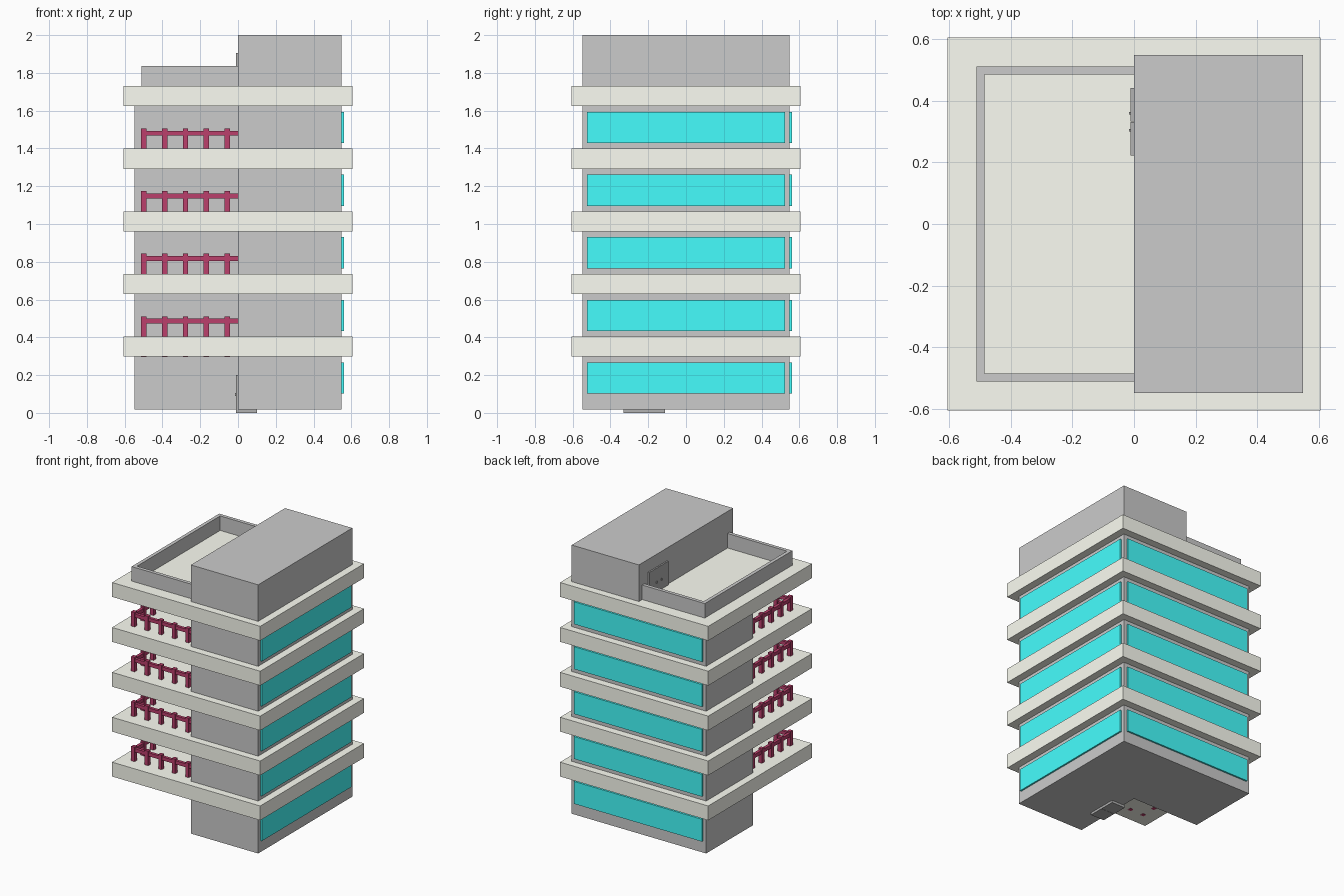
import bpy, bmesh

if "Cube" in bpy.data.objects:
    bpy.data.objects.remove(bpy.data.objects["Cube"])

PITCH = 0.3315
FLOORS = 5


def material(name, rgb):
    m = bpy.data.materials.new(name)
    m.diffuse_color = (*rgb, 1)
    m.use_nodes = True
    m.node_tree.nodes["Principled BSDF"].inputs["Base Color"].default_value = m.diffuse_color
    return m


BEIGE = material("beige", (0.98, 0.99, 0.9))
CYAN = material("cyan_glass", (0.06, 0.99, 0.99))
RED = material("dark_red", (0.5, 0.05, 0.15))
DARK = material("dark_grey", (0.45, 0.45, 0.45))


def prism(name, outline, z0, z1, mat=None):
    """Extrude a flat outline from z0 up to z1."""
    bm = bmesh.new()
    face = bm.faces.new([bm.verts.new((x, y, z0)) for x, y in outline])
    ext = bmesh.ops.extrude_face_region(bm, geom=[face])
    top = [v for v in ext["geom"] if isinstance(v, bmesh.types.BMVert)]
    bmesh.ops.translate(bm, vec=(0, 0, z1 - z0), verts=top)
    bmesh.ops.recalc_face_normals(bm, faces=bm.faces)
    return finish(name, bm, mat)


def boxes(name, spans, mat=None):
    """One object from boxes given as (x0, x1, y0, y1, z0, z1)."""
    bm = bmesh.new()
    for x0, x1, y0, y1, z0, z1 in spans:
        vs = bmesh.ops.create_cube(bm, size=1)["verts"]
        bmesh.ops.scale(bm, vec=(x1 - x0, y1 - y0, z1 - z0), verts=vs)
        bmesh.ops.translate(bm, vec=((x0 + x1) / 2, (y0 + y1) / 2, (z0 + z1) / 2), verts=vs)
    return finish(name, bm, mat)


def finish(name, bm, mat):
    me = bpy.data.meshes.new(name)
    bm.to_mesh(me)
    bm.free()
    if mat:
        me.materials.append(mat)
    ob = bpy.data.objects.new(name, me)
    bpy.context.collection.objects.link(ob)
    return ob


def double_door(name, y, z0, depth):
    """Two-leaf door on the x = 0 wall, facing -x, with two handles."""
    boxes(name, [(-0.011, depth, y - 0.11, y - 0.001, z0, z0 + 0.2),
                 (-0.011, depth, y + 0.001, y + 0.11, z0, z0 + 0.2)], DARK)
    boxes(name + "_handles", [(-0.017, -0.01, y + s * 0.027 - 0.004, y + s * 0.027 + 0.004,
                               z0 + 0.09, z0 + 0.105) for s in (-1, 1)], DARK)


# L-shaped walls with the open corner at front left
W = 0.549
prism("walls", [(0, -W), (W, -W), (W, W), (-W, W), (-W, 0), (0, 0)], 0.017, 1.68)

# Rooftop room and parapet
boxes("rooftop_room", [(0, W, -W, W, 1.7, 2.0)])
P, T = 0.511, 0.026
prism("roof_parapet", [(0, -P), (-P, -P), (-P, P), (0, P), (0, P - T),
                       (-P + T, P - T), (-P + T, -P + T), (0, -P + T)], 1.72, 1.837)

for i in range(FLOORS):
    z = i * PITCH
    # Floor slab
    boxes(f"slab_{i + 1}", [(-0.605, 0.605, -0.605, 0.605, 0.298 + z, 0.404 + z)], BEIGE)
    # Ribbon windows on the right and back
    boxes(f"window_right_{i + 1}", [(0.54, 0.561, -0.523, 0.523, 0.102 + z, 0.267 + z)], CYAN)
    boxes(f"window_back_{i + 1}", [(-0.523, 0.523, 0.54, 0.561, 0.102 + z, 0.267 + z)], CYAN)
    if i == FLOORS - 1:
        continue
    # Balcony railing: posts pass through the slab, rails run to the walls
    h, c = 0.014, -0.499
    steps = [c + 0.1105 * k for k in range(5)]
    centres = [(s, c) for s in steps] + [(c, s) for s in steps[1:]]
    posts = [(x - h, x + h, y - h, y + h, 0.297 + z, 0.511 + z) for x, y in centres]
    boxes(f"railing_posts_{i + 1}", posts, RED)
    r = 0.011
    boxes(f"railing_bars_{i + 1}", [(c, 0, c - r, c + r, 0.473 + z, 0.499 + z),
                                    (c - r, c + r, c, 0, 0.473 + z, 0.499 + z)], RED)

# Entrance door in the open corner and roof door on the terrace
double_door("entrance_door", -0.22, 0.0, 0.1)
double_door("roof_door", 0.332, 1.706, 0.1)
